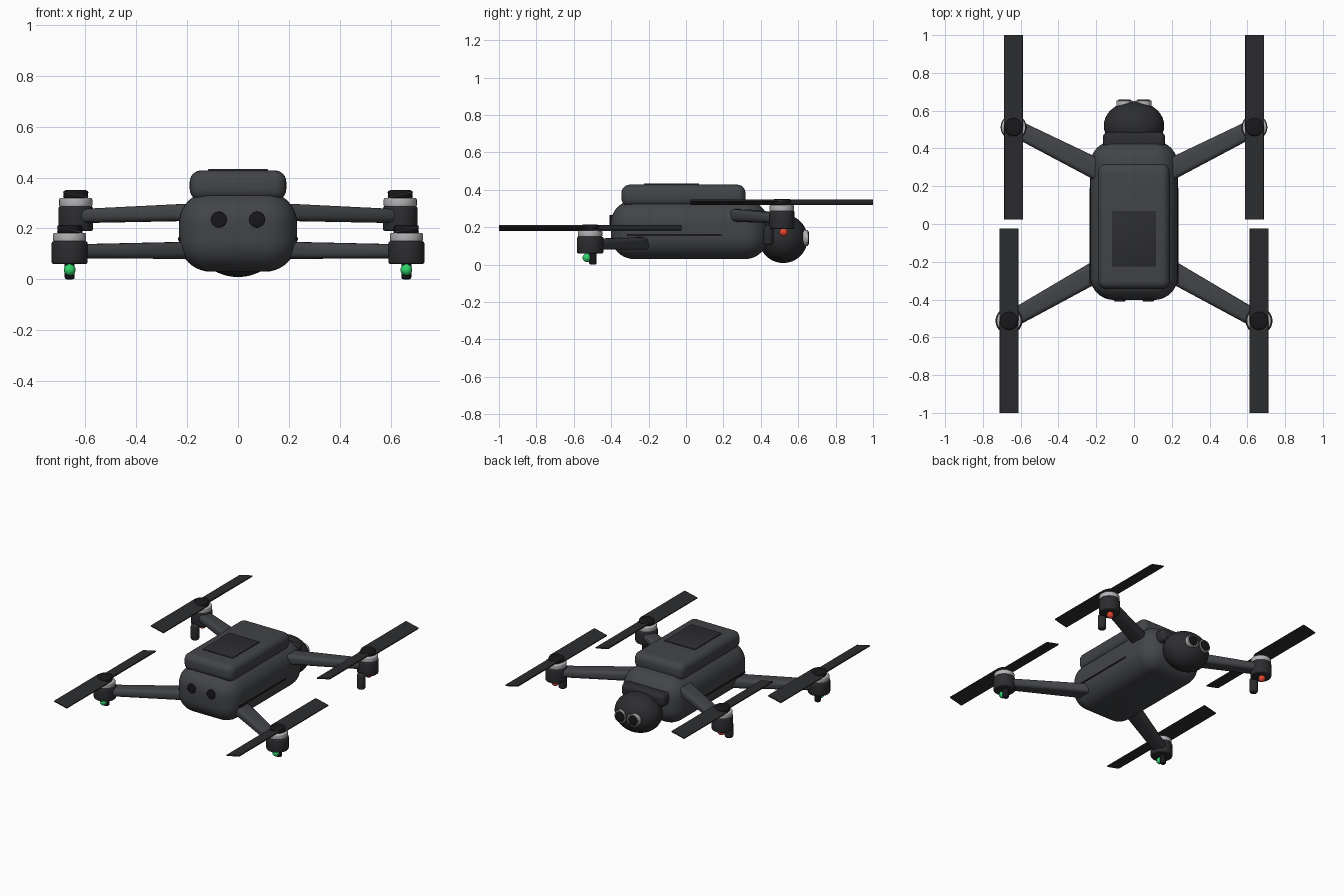
import bpy, bmesh, math
from mathutils import Matrix, Vector

if "Cube" in bpy.data.objects:
    bpy.data.objects.remove(bpy.data.objects["Cube"])


def material(name, r, g, b):
    m = bpy.data.materials.new(name)
    m.diffuse_color = (r, g, b, 1)
    m.use_nodes = True
    m.node_tree.nodes["Principled BSDF"].inputs["Base Color"].default_value = m.diffuse_color
    return m


SHELL = material("shell_grey", 0.055, 0.058, 0.064)
DARK = material("dark_grey", 0.025, 0.026, 0.029)
BLACK = material("black", 0.009, 0.009, 0.011)
SILVER = material("silver", 0.45, 0.45, 0.47)
GREEN = material("green_light", 0.03, 0.65, 0.15)
RED = material("red_light", 0.75, 0.06, 0.03)


def finish(bm, name, mat, matrix=None):
    if matrix:
        bm.transform(matrix)
    bmesh.ops.recalc_face_normals(bm, faces=bm.faces)
    me = bpy.data.meshes.new(name)
    bm.to_mesh(me)
    bm.free()
    me.materials.append(mat)
    ob = bpy.data.objects.new(name, me)
    bpy.context.collection.objects.link(ob)
    bpy.ops.object.select_all(action='DESELECT')
    ob.select_set(True)
    bpy.context.view_layer.objects.active = ob
    bpy.ops.object.shade_smooth_by_angle(angle=math.radians(35))
    return ob


def box(name, lo, hi, bevel, mat, seg=4, matrix=None, taper=1.0):
    """Rounded box; taper shrinks the section at the +x end."""
    bm = bmesh.new()
    bmesh.ops.create_cube(bm, size=1)
    lo, hi = Vector(lo), Vector(hi)
    for v in bm.verts:
        end = v.co.x > 0
        v.co = Vector([(lo[i] + hi[i]) / 2 + v.co[i] * (hi[i] - lo[i]) for i in range(3)])
        if end:
            v.co.y *= taper
            v.co.z *= taper
    if bevel:
        bmesh.ops.bevel(bm, geom=bm.edges[:], offset=bevel, segments=seg,
                        profile=0.5, affect='EDGES', clamp_overlap=True)
    return finish(bm, name, mat, matrix)


def cyl(name, base, r, h, mat, bevel=0.0, axis='Z', seg=3):
    """Round-edged cylinder from its base, rising along z or y."""
    bm = bmesh.new()
    bmesh.ops.create_cone(bm, cap_ends=True, segments=40, radius1=r, radius2=r, depth=h,
                          matrix=Matrix.Translation((0, 0, h / 2)))
    if bevel:
        rims = [e for e in bm.edges if abs(e.verts[0].co.z - e.verts[1].co.z) < 1e-6]
        bmesh.ops.bevel(bm, geom=rims, offset=bevel, segments=seg, profile=0.5, affect='EDGES')
    m = Matrix.Translation(base)
    if axis == 'Y':
        m = m @ Matrix.Rotation(-math.pi / 2, 4, 'X')
    return finish(bm, name, mat, m)


def ball(name, c, size, mat):
    bm = bmesh.new()
    bmesh.ops.create_uvsphere(bm, u_segments=40, v_segments=24, radius=1)
    return finish(bm, name, mat, Matrix.Translation(c) @ Matrix.Diagonal((*size, 1)))


# Fuselage, battery and top plate
box("body", (-0.232, -0.402, 0.03), (0.232, 0.44, 0.345), 0.125, SHELL, 10)
box("battery", (-0.19, -0.345, 0.31), (0.19, 0.318, 0.428), 0.045, SHELL, 6)
box("top_plate", (-0.117, -0.225, 0.42), (0.117, 0.07, 0.434), 0.003, DARK, 2)

# Gimbal collar and camera ball
box("gimbal_collar", (-0.165, 0.39, 0.19), (0.165, 0.487, 0.28), 0.03, DARK, 5)
ball("camera_ball", (0, 0.52, 0.139), (0.16, 0.13, 0.13), DARK)

for s, side in ((-1, "left"), (1, "right")):
    # Front sensors, side slits and camera lenses
    cyl(f"sensor_{side}", (s * 0.075, -0.409, 0.235), 0.031, 0.03, BLACK, 0.004, 'Y')
    box(f"side_slit_{side}", (s * 0.231 - 0.005, -0.315, 0.153),
        (s * 0.231 + 0.005, 0.19, 0.164), 0.002, BLACK, 2)
    cyl(f"lens_rim_{side}", (s * 0.05, 0.59, 0.143), 0.043, 0.063, SILVER, 0.003, 'Y')
    cyl(f"lens_glass_{side}", (s * 0.05, 0.60, 0.143), 0.035, 0.058, BLACK, 0.003, 'Y')

    # Per corner: arm root, motor centre, motor bottom, radius, body height
    for end, root, mx, my, z0, r, h in (
            ("front", (0.17, -0.235, 0.114), 0.662, -0.5125, 0.06, 0.071, 0.09),
            ("rear", (0.17, 0.277, 0.264), 0.638, 0.5125, 0.19, 0.068, 0.097)):
        tag = f"{end}_{side}"
        x = s * mx
        # Tapered arm
        a = Vector((s * root[0], root[1], root[2]))
        b = Vector((x, my, root[2] - (0.004 if end == "front" else 0.016)))
        d = b - a
        m = Matrix.Translation(a) @ d.to_track_quat('X', 'Z').to_matrix().to_4x4()
        box(f"arm_{tag}", (0, -0.057, -0.034), (d.length, 0.057, 0.034), 0.024,
            SHELL, 5, m, 0.8)
        # Motor, silver bell and hub
        z1 = z0 + h
        cyl(f"motor_{tag}", (x, my, z0), r, h, DARK, 0.009)
        cyl(f"motor_bell_{tag}", (x, my, z1 - 0.002), 0.065, 0.035, SILVER, 0.006)
        cyl(f"rotor_hub_{tag}", (x, my, z1 + 0.03), 0.048, 0.034, BLACK, 0.01)
        # Two blades pitched in opposite directions
        for k in (-1, 1):
            m = (Matrix.Translation((x, my, z1 + 0.046))
                 @ Matrix.Rotation(s * k * math.radians(13), 4, 'Y'))
            y0, y1 = sorted((0, k * 0.4875))
            box(f"blade_{tag}_{'outer' if k * my > 0 else 'inner'}",
                (-0.05, y0, -0.004), (0.05, y1, 0.004), 0, DARK, 1, m)

    # Front feet with green lights, rear legs with red lights
    cyl(f"front_foot_{side}", (s * 0.662, -0.498, 0), 0.02, 0.075, BLACK, 0.009)
    ball(f"front_light_{side}", (s * 0.662, -0.53, 0.037), (0.023, 0.023, 0.023), GREEN)
    cyl(f"rear_leg_{side}", (s * 0.638, 0.44, 0.105), 0.027, 0.105, DARK, 0.012)
    ball(f"rear_light_{side}", (s * 0.638, 0.522, 0.174), (0.023, 0.023, 0.023), RED)
